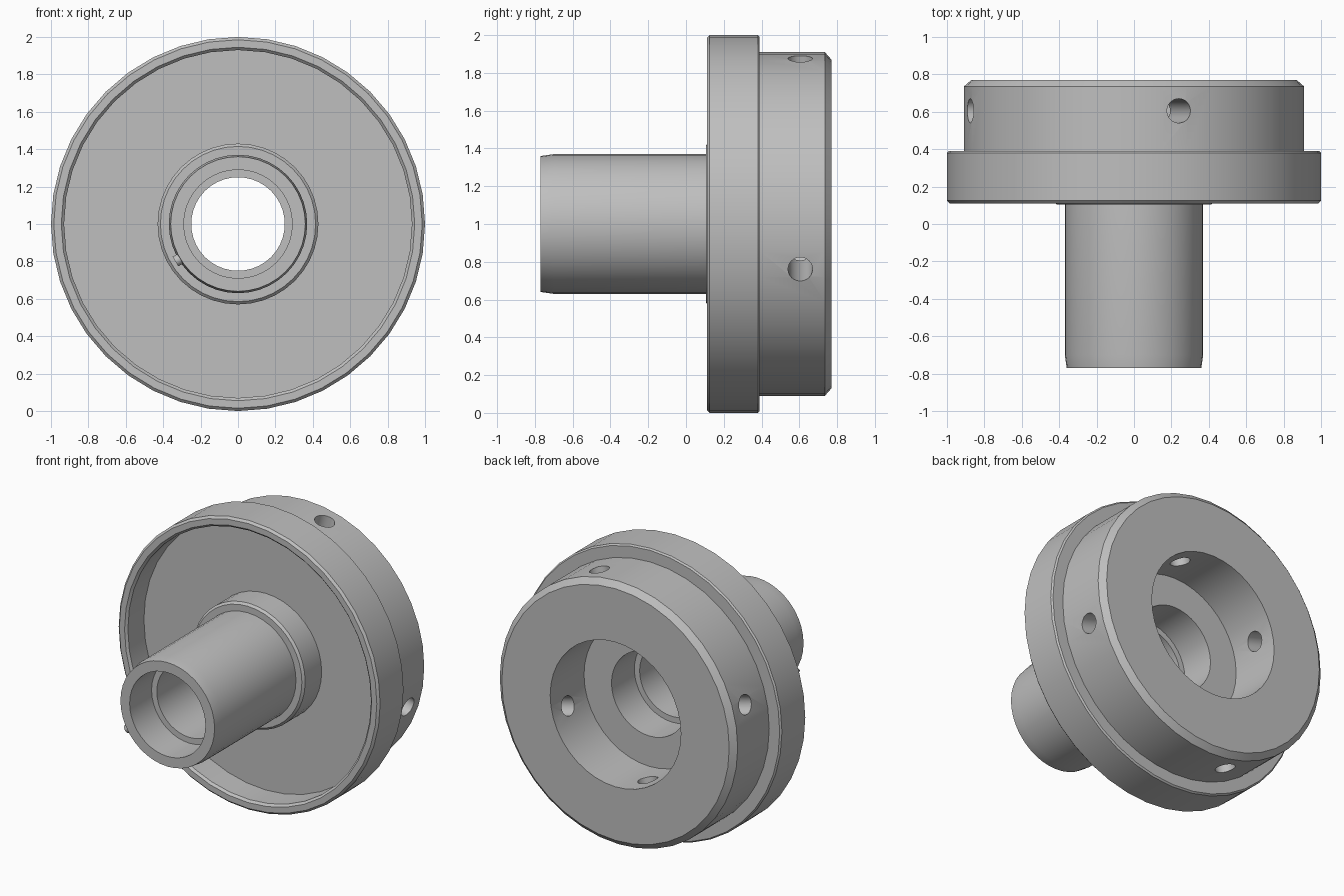
import bpy, bmesh, math
from mathutils import Matrix, Vector

cube = bpy.data.objects.get("Cube")
if cube:
    bpy.data.objects.remove(cube, do_unlink=True)

SIDES = 40
AXIS = Vector((0, 0, 1))          # the turning axis runs along y at this height

grey = bpy.data.materials.new("machined grey")
grey.use_nodes = True
colour = (0.52, 0.52, 0.52, 1)
grey.diffuse_color = colour
grey.node_tree.nodes["Principled BSDF"].inputs["Base Color"].default_value = colour


def add_object(name, bm):
    bmesh.ops.recalc_face_normals(bm, faces=bm.faces)
    mesh = bpy.data.meshes.new(name)
    bm.to_mesh(mesh)
    bm.free()
    mesh.materials.append(grey)
    obj = bpy.data.objects.new(name, mesh)
    bpy.context.collection.objects.link(obj)
    return obj


def lathe(name, profile):
    """Turn a closed (radius, y) profile around the axis."""
    bm = bmesh.new()
    rings = []
    for r, y in profile:
        angles = [2 * math.pi * i / SIDES for i in range(SIDES)]
        rings.append([bm.verts.new(AXIS + Vector((r * math.cos(a), y, r * math.sin(a))))
                      for a in angles])
    for a, b in zip(rings, rings[1:] + rings[:1]):
        for i in range(SIDES):
            j = (i + 1) % SIDES
            bm.faces.new((a[i], a[j], b[j], b[i]))
    return add_object(name, bm)


def radial_pin(name, angle, y, radius, inner, outer):
    """Cylinder pointing outwards from the axis, between two radii."""
    bm = bmesh.new()
    bmesh.ops.create_cone(bm, cap_ends=True, segments=24, radius1=radius,
                          radius2=radius, depth=outer - inner)
    out = Vector((math.cos(angle), 0, math.sin(angle)))
    turn = out.to_track_quat('Z', 'Y').to_matrix().to_4x4()
    place = Matrix.Translation(AXIS + Vector((0, y, 0)) + out * (inner + outer) / 2)
    bmesh.ops.transform(bm, matrix=place @ turn, verts=bm.verts)
    return add_object(name, bm)


def smooth(obj):
    bpy.ops.object.select_all(action='DESELECT')
    obj.select_set(True)
    bpy.context.view_layer.objects.active = obj
    bpy.ops.object.shade_smooth_by_angle(angle=math.radians(30))


# Flanged hub: tube, collar, recessed flange, rear body and stepped bore
hub = lathe("flanged_hub", [
    (0.29, -0.77), (0.36, -0.77), (0.37, -0.70), (0.37, 0.105),      # tube
    (0.415, 0.105), (0.43, 0.12), (0.43, 0.30),                      # collar
    (0.93, 0.30), (0.93, 0.125), (0.945, 0.11),                      # recess
    (0.985, 0.11), (1.0, 0.125), (1.0, 0.38), (0.99, 0.39),          # flange
    (0.91, 0.39), (0.91, 0.735), (0.87, 0.77),                       # rear body
    (0.50, 0.77), (0.50, 0.40),                                      # rear pocket
    (0.29, 0.40), (0.29, 0.15), (0.25, 0.15), (0.25, -0.53), (0.29, -0.53),
])

# Four radial screw holes through the rear body
bpy.context.view_layer.objects.active = hub
for k in range(4):
    cutter = radial_pin("hole_cutter", math.radians(-15.3 + 90 * k), 0.605, 0.065, 0.4, 1.1)
    cutter.hide_render = True
    cut = hub.modifiers.new("screw hole", 'BOOLEAN')
    cut.operation = 'DIFFERENCE'
    cut.solver = 'EXACT'
    cut.object = cutter
    bpy.ops.object.modifier_apply(modifier=cut.name)
    bpy.data.objects.remove(cutter, do_unlink=True)
smooth(hub)

# Small locating pin near the tube's front end
smooth(radial_pin("locating_pin", math.radians(211), -0.73, 0.03, 0.33, 0.39))
